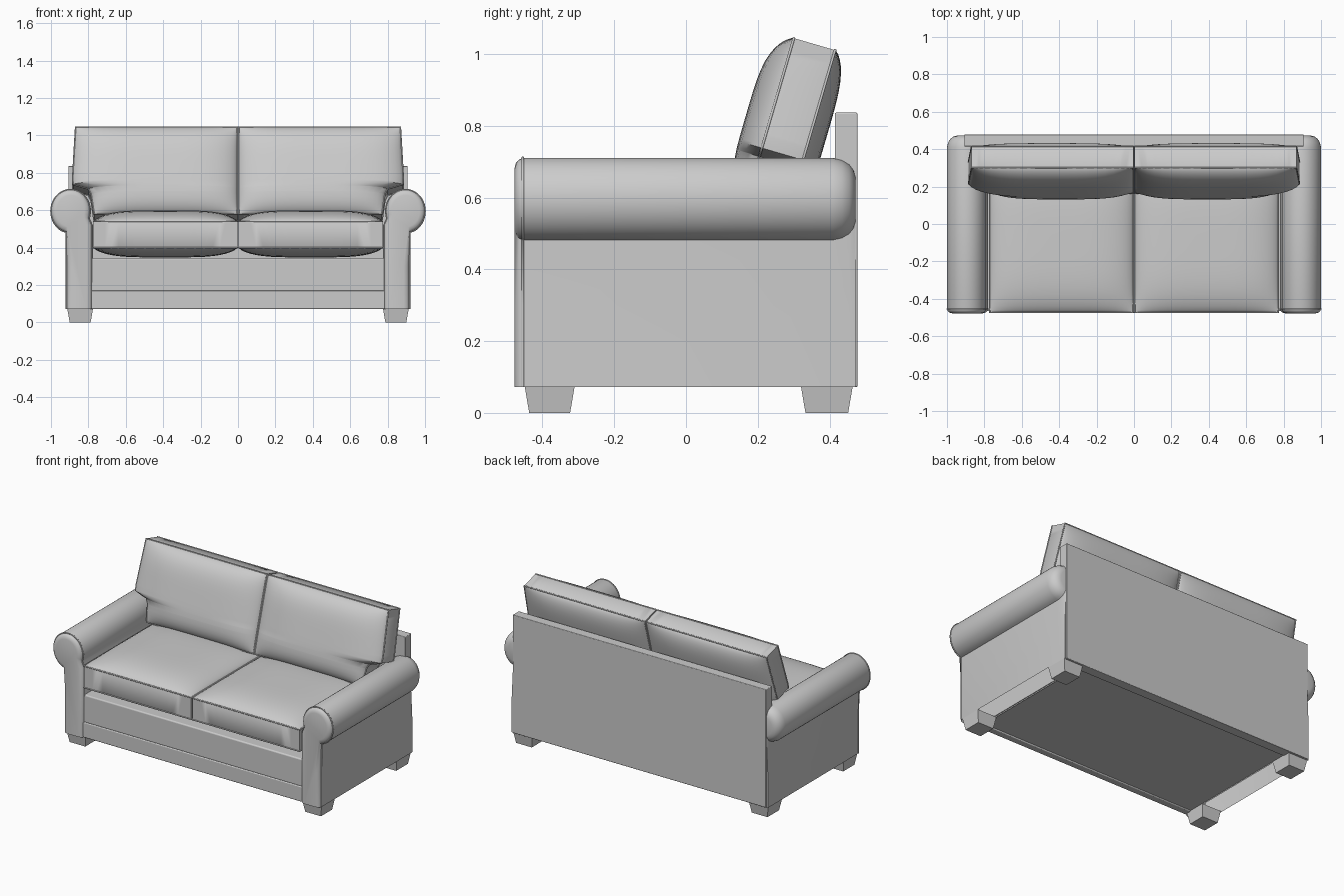
import bpy, bmesh, math

if "Cube" in bpy.data.objects:
    bpy.data.objects.remove(bpy.data.objects["Cube"])

fabric = bpy.data.materials.new("light_grey_fabric")
fabric.diffuse_color = (0.6, 0.6, 0.6, 1)
fabric.use_nodes = True
fabric.node_tree.nodes["Principled BSDF"].inputs["Base Color"].default_value = fabric.diffuse_color


def make(name, verts, faces, angle=40):
    me = bpy.data.meshes.new(name)
    me.from_pydata(verts, [], faces)
    bm = bmesh.new()
    bm.from_mesh(me)
    bmesh.ops.recalc_face_normals(bm, faces=bm.faces)
    bm.to_mesh(me)
    bm.free()
    me.shade_smooth()
    me.set_sharp_from_angle(angle=math.radians(angle))
    me.materials.append(fabric)
    ob = bpy.data.objects.new(name, me)
    bpy.context.collection.objects.link(ob)
    return ob


def frustum(name, bottom, top, z0, z1, bevel=0.0):
    """Box whose bottom and top are (x0, x1, y0, y1) rectangles."""
    v = []
    for (x0, x1, y0, y1), z in ((bottom, z0), (top, z1)):
        v += [(x0, y0, z), (x1, y0, z), (x1, y1, z), (x0, y1, z)]
    f = [(0, 1, 2, 3), (4, 5, 6, 7)]
    f += [(i, (i + 1) % 4, (i + 1) % 4 + 4, i + 4) for i in range(4)]
    ob = make(name, v, f)
    if bevel:
        m = ob.modifiers.new("bevel", 'BEVEL')
        m.width, m.segments = bevel, 3
    return ob


def piping(name, pts, cyclic=True, r=0.004):
    cu = bpy.data.curves.new(name, 'CURVE')
    cu.dimensions = '3D'
    cu.bevel_depth, cu.bevel_resolution = r, 1
    sp = cu.splines.new('POLY')
    sp.points.add(len(pts) - 1)
    for p, c in zip(sp.points, pts):
        p.co = (*c, 1)
    sp.use_cyclic_u = cyclic
    cu.materials.append(fabric)
    bpy.context.collection.objects.link(bpy.data.objects.new(name, cu))


def width_at(rows, v):
    for (v0, a), (v1, b) in zip(rows, rows[1:]):
        if v <= v1:
            return a + (b - a) * (v - v0) / (v1 - v0)
    return rows[-1][1]


def cushion(name, side, rows, thick, crown_a, crown_b, frame, n=22):
    """Boxed cushion: two crowned sheets joined by a flat strip.
    rows gives (v, outer x); frame maps (x, v, w) to space."""
    length = rows[-1][0]
    cos_steps = [(1 - math.cos(math.pi * i / n)) / 2 for i in range(n + 1)]
    vs = sorted(set([round(length * c, 4) for c in cos_steps] + [r[0] for r in rows]))
    verts, sheets = [], []
    for base, crown in ((0, crown_a), (-thick, -crown_b)):
        grid = []
        for v in vs:
            xo, line = width_at(rows, v), []
            t = 2 * v / length - 1
            for c in cos_steps:
                s = 2 * c - 1
                k = max(0, (1 - s ** 4) * (1 - t ** 4)) ** 0.7
                line.append(len(verts))
                verts.append(frame(side * (0.004 + (xo - 0.004) * c), v, base + crown * k))
            grid.append(line)
        sheets.append(grid)
    faces, loops = [], []
    for g in sheets:
        for r0, r1 in zip(g, g[1:]):
            faces += [(r0[i], r0[i + 1], r1[i + 1], r1[i]) for i in range(n)]
        loops.append(g[0] + [r[-1] for r in g[1:]] + g[-1][-2::-1]
                     + [r[0] for r in g[-2:0:-1]])
    a, b = loops
    m = len(a)
    faces += [(a[i], a[(i + 1) % m], b[(i + 1) % m], b[i]) for i in range(m)]
    make(name, verts, faces)
    for i, lp in enumerate(loops):
        piping(f"{name}_piping_{i + 1}", [verts[j] for j in lp])


def arm_profile(side, y, roll_in, panel_in):
    """Rolled arm outline from the outer foot edge over the roll to the inside."""
    pts = [(0.917 - panel_in, 0.072), (0.917 - panel_in, 0.3)]
    for i in range(33):
        a = math.radians(-77 + 277 * i / 32)
        pts.append((0.895 + (0.105 - roll_in) * math.cos(a),
                    0.595 + (0.116 - roll_in) * math.sin(a)))
    pts += [(0.78 + panel_in, 0.52), (0.78 + panel_in, 0.072)]
    return [(side * x, y, z) for x, z in pts]


def arm(name, side):
    # (y, roll inset, panel inset) sections from front to back
    secs = [(-0.478, 0.03, 0.03), (-0.474, 0.014, 0.014), (-0.465, 0.004, 0.004),
            (-0.452, 0, 0), (0.41, 0, 0), (0.435, 0.006, 0), (0.455, 0.018, 0),
            (0.467, 0.034, 0), (0.473, 0.055, 0)]
    verts, faces = [], []
    for y, r, p in secs:
        ring = arm_profile(side, y, r, p)
        verts += ring
        n = len(ring)
    for k in range(len(secs) - 1):
        faces += [(k * n + i, k * n + i + 1, (k + 1) * n + i + 1, (k + 1) * n + i)
                  for i in range(n - 1)]
    faces += [tuple(range(n)), tuple(range((len(secs) - 1) * n, len(secs) * n))]
    make(name, verts, faces)
    piping(name + "_front_piping", arm_profile(side, -0.455, 0, 0), False)


def seat_frame(x, v, w):
    return (x, -0.473 + v, 0.54 + w)


def back_frame(x, v, w):      # leaning backwards
    return (x, 0.165 + 0.28 * v - 0.96 * w, 0.58 + 0.96 * v + 0.28 * w)


# Base, front rail and back panel
frustum("seat_base", (-0.785, 0.785, -0.44, 0.43), (-0.785, 0.785, -0.44, 0.43), 0.08, 0.345)
frustum("front_rail", (-0.785, 0.785, -0.458, -0.42), (-0.785, 0.785, -0.458, -0.42),
        0.165, 0.345, 0.008)
frustum("front_trim", (-0.785, 0.785, -0.466, -0.42), (-0.785, 0.785, -0.466, -0.42),
        0.072, 0.17, 0.005)
frustum("back_panel", (-0.907, 0.907, 0.415, 0.478), (-0.907, 0.907, 0.415, 0.478),
        0.072, 0.837, 0.004)

# Arms, cushions and feet on both sides
for side, word in ((-1, "left"), (1, "right")):
    arm(word + "_arm", side)
    cushion(word + "_seat_cushion", side, [(0, 0.772), (0.78, 0.772)],
            0.14, 0.06, 0.052, seat_frame)
    cushion(word + "_back_cushion", side,
            [(0, 0.77), (0.11, 0.785), (0.14, 0.80), (0.15, 0.835), (0.165, 0.882),
             (0.2, 0.884), (0.484, 0.868)], 0.12, 0.068, 0.045, back_frame)
    for y0, y1, end in ((-0.45, -0.31, "front"), (0.32, 0.465, "rear")):
        xa, xb = sorted((side * 0.775, side * 0.913))
        frustum(f"{word}_{end}_foot", (xa + 0.013, xb - 0.013, y0 + 0.013, y1 - 0.013),
                (xa, xb, y0, y1), 0, 0.076)
